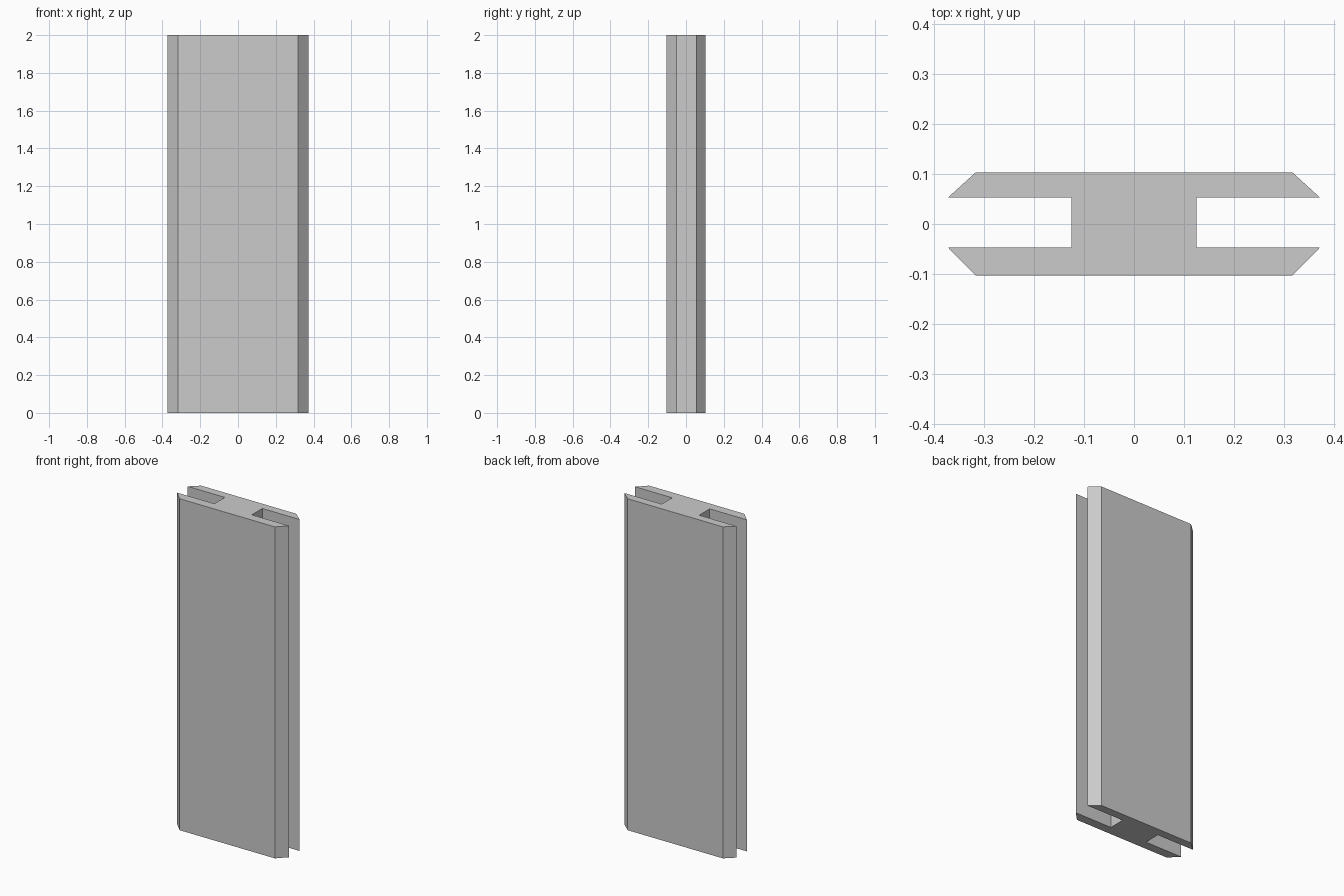
import bpy
import bmesh

HEIGHT = 2.0

cube = bpy.data.objects.get("Cube")
if cube:
    bpy.data.objects.remove(cube, do_unlink=True)

# Plain grey material
grey = bpy.data.materials.new("plain grey")
grey.use_nodes = True
colour = (0.6, 0.6, 0.6, 1)
grey.diffuse_color = colour
grey.node_tree.nodes["Principled BSDF"].inputs["Base Color"].default_value = colour

# Right half of the cross-section, front to back: chamfered flanges around a slot
half = [(0.318, -0.102), (0.373, -0.046), (0.125, -0.046),
        (0.125, 0.054), (0.373, 0.054), (0.318, 0.104)]
outline = half + [(-x, y) for x, y in reversed(half)]

# Extrude the mirrored section into the full-height connector strip
bm = bmesh.new()
base = bm.faces.new([bm.verts.new((x, y - 0.001, 0)) for x, y in outline])
result = bmesh.ops.extrude_face_region(bm, geom=[base], use_keep_orig=True)
top = [v for v in result["geom"] if isinstance(v, bmesh.types.BMVert)]
bmesh.ops.translate(bm, verts=top, vec=(0, 0, HEIGHT))
bmesh.ops.recalc_face_normals(bm, faces=bm.faces)

mesh = bpy.data.meshes.new("slotted_strip")
bm.to_mesh(mesh)
bm.free()
mesh.materials.append(grey)
strip = bpy.data.objects.new("slotted_strip", mesh)
bpy.context.collection.objects.link(strip)
